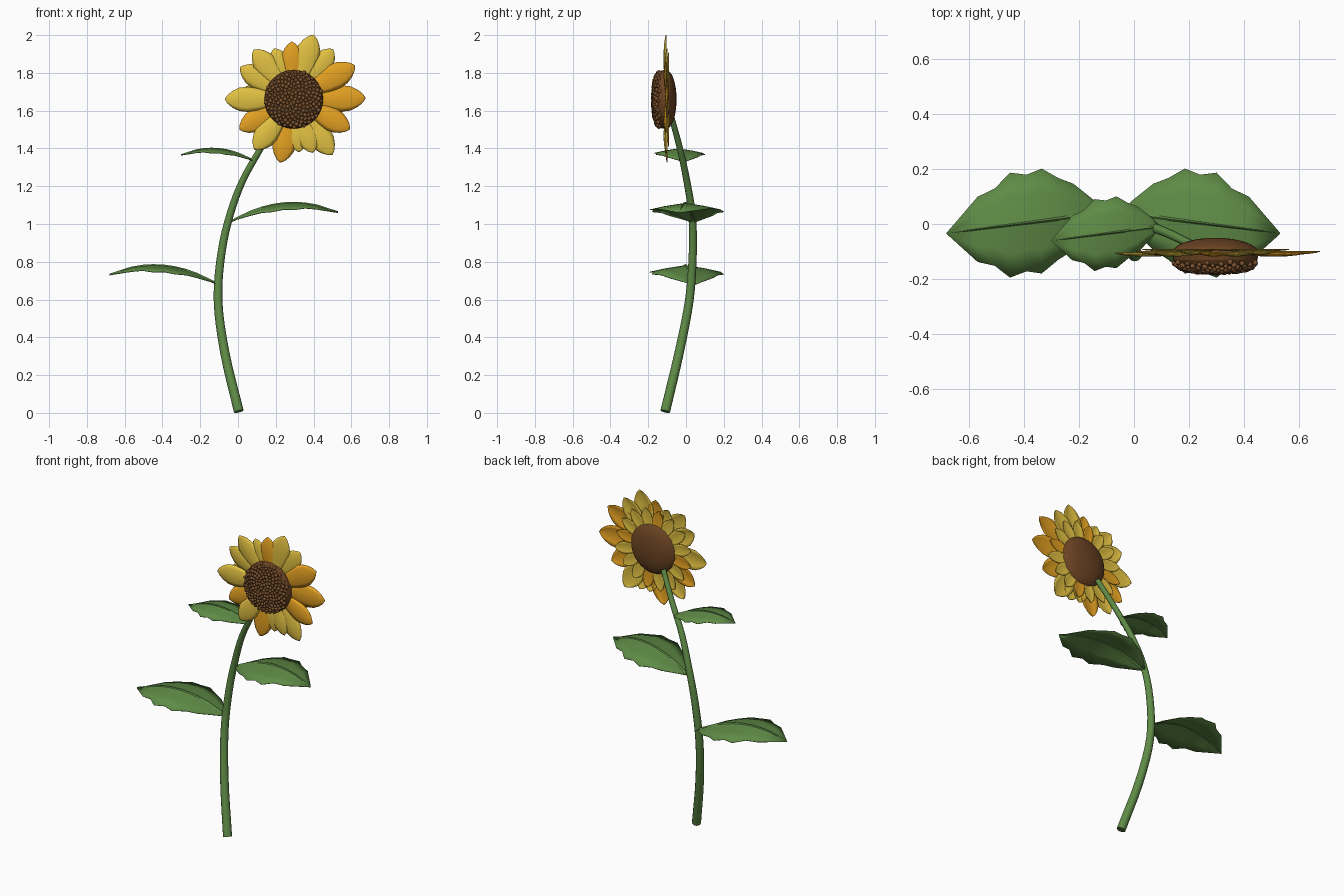
import bpy, bmesh, math, random
from mathutils import Vector, Matrix

random.seed(4)
cube = bpy.data.objects.get("Cube")
if cube:
    bpy.data.objects.remove(cube, do_unlink=True)


def material(name, rgb):
    m = bpy.data.materials.new(name)
    m.use_nodes = True
    m.diffuse_color = (*rgb, 1)
    bsdf = next(n for n in m.node_tree.nodes if n.type == 'BSDF_PRINCIPLED')
    bsdf.inputs["Base Color"].default_value = (*rgb, 1)
    return m


GREEN = material("leaf green", (0.115, 0.26, 0.062))
YELLOW = material("petal yellow", (0.77, 0.54, 0.055))
ORANGE = material("petal orange", (0.78, 0.36, 0.016))
BROWN = material("disc brown", (0.15, 0.058, 0.017))
SEED = material("seed brown", (0.21, 0.088, 0.028))


def add_object(name, bm, mat, angle=40, thickness=0):
    bmesh.ops.recalc_face_normals(bm, faces=bm.faces)
    mesh = bpy.data.meshes.new(name)
    bm.to_mesh(mesh)
    bm.free()
    mesh.materials.append(mat)
    ob = bpy.data.objects.new(name, mesh)
    bpy.context.collection.objects.link(ob)
    bpy.ops.object.select_all(action='DESELECT')
    ob.select_set(True)
    bpy.context.view_layer.objects.active = ob
    bpy.ops.object.shade_smooth_by_angle(angle=math.radians(angle))
    if thickness:
        mod = ob.modifiers.new("thickness", 'SOLIDIFY')
        mod.thickness = thickness
        mod.offset = 0
    return ob


def sheet(bm, rows, closed=False):
    """Bridge rows of points into a surface."""
    grid = [[bm.verts.new(p) for p in row] for row in rows]
    for a, b in zip(grid, grid[1:]):
        n = len(a)
        for i in range(n if closed else n - 1):
            j = (i + 1) % n
            bm.faces.new((a[i], a[j], b[j], b[i]))
    return grid


# Stem: a tapering tube through a smoothed path
path = [Vector(p) for p in (
    (0.004, -0.11, 0.008), (-0.07, -0.036, 0.32), (-0.106, 0.018, 0.6),
    (-0.087, 0.036, 0.85), (-0.042, 0.032, 1.05), (0.025, 0.004, 1.23),
    (0.12, -0.032, 1.4), (0.21, -0.075, 1.56))]


def spline(pts, steps=4):
    ext = [2 * pts[0] - pts[1]] + pts + [2 * pts[-1] - pts[-2]]
    out = []
    for a, b, c, d in zip(ext, ext[1:], ext[2:], ext[3:]):
        for k in range(steps):
            t = k / steps
            out.append((2 * b + (c - a) * t + (2 * a - 5 * b + 4 * c - d) * t ** 2
                        + (3 * b - a - 3 * c + d) * t ** 3) / 2)
    return out + [pts[-1]]


centres = spline(path)
rings = []
for i, c in enumerate(centres):
    tangent = centres[min(i + 1, len(centres) - 1)] - centres[max(i - 1, 0)]
    turn = Vector((0, 0, 1)).rotation_difference(tangent)
    r = 0.026 - 0.011 * i / (len(centres) - 1)
    rings.append([c + turn @ Vector((r * math.cos(a), r * math.sin(a), 0))
                  for a in (math.tau * k / 12 for k in range(12))])
bm = bmesh.new()
grid = sheet(bm, rings, closed=True)
bm.faces.new(grid[0])
bm.faces.new(grid[-1])
add_object("stem", bm, GREEN)

# Leaves: toothed, arched blades with a raised midrib
outline = ((0, 0.01), (0.035, 0.05), (0.11, 0.12), (0.165, 0.148), (0.225, 0.19),
           (0.28, 0.175), (0.34, 0.19), (0.395, 0.14), (0.457, 0.118), (0.57, 0.001))


def leaf(name, base, side, size):
    rows = []
    for d, w in outline:
        z = 0.6 * d - 0.9 * d * d
        rib = min(0.008 * (1 - d / 0.6), w / 3)
        row = []
        for off in (-w, -w * 0.55, -rib, 0, rib, w * 0.55, w):
            drop = 0.035 * (abs(off) / 0.19) ** 1.3
            lift = 0.006 if off == 0 else 0
            row.append(Vector(base) + size * Vector(
                (side * d, off - 0.13 * d, z - drop + lift)))
        rows.append(row)
    bm = bmesh.new()
    sheet(bm, rows)
    add_object(name, bm, GREEN, 25, 0.003)


leaf("lower_leaf", (-0.11, 0.04, 0.68), -1, 1)
leaf("middle_leaf", (-0.04, 0.04, 1.01), 1, 1)
leaf("upper_leaf", (0.09, -0.01, 1.33), -1, 0.685)

# Flower head
HEAD = Vector((0.295, -0.105, 1.66))
petal_shape = ((0, 0.35), (0.2, 0.62), (0.4, 0.87), (0.58, 1), (0.73, 0.93),
               (0.86, 0.66), (0.95, 0.34), (1, 0.02))


def petal(name, degrees, inner, outer, width, depth, bulge, mat):
    a = math.radians(degrees)
    along = Vector((math.cos(a), 0, math.sin(a)))
    across = Vector((-math.sin(a), 0, math.cos(a)))
    rows = []
    for t, w in petal_shape:
        row = []
        for k in range(7):
            v = k / 3 - 1
            dome = bulge * w * (1 - v * v)
            row.append(HEAD + along * (inner + t * (outer - inner))
                       + across * (v * w * width / 2) + Vector((0, depth - dome, 0)))
        rows.append(row)
    bm = bmesh.new()
    sheet(bm, rows)
    add_object(name, bm, mat, 60, 0.003)


# Outer ring: angle, length, colour
outer_ring = ((73, 0.357, YELLOW), (52, 0.337, YELLOW), (29, 0.37, ORANGE),
              (1, 0.38, ORANGE), (-28, 0.336, ORANGE), (-55, 0.357, YELLOW),
              (-70, 0.3, YELLOW), (-102, 0.342, ORANGE), (-128, 0.337, YELLOW),
              (-151, 0.328, ORANGE), (180, 0.364, YELLOW), (149, 0.33, YELLOW),
              (129, 0.337, YELLOW), (111, 0.288, YELLOW), (92, 0.305, ORANGE),
              (-84, 0.28, YELLOW))
for i, (deg, length, mat) in enumerate(outer_ring):
    petal(f"outer_petal_{i + 1}", deg, 0.08, length, 0.35 * length + 0.005,
          0.006 * (i % 2), 0.012, mat)

# Shorter ring behind
for i in range(16):
    petal(f"back_petal_{i + 1}", i * 22.5 + 10, 0.08, 0.25 + 0.025 * random.random(),
          0.075, 0.013, 0.005, ORANGE if i % 4 == 0 else YELLOW)


# Disc: lathed dome, rounder at the back and flatter in front
def front_depth(r):
    return -0.066 * max(0, 1 - (r / 0.156) ** 3) ** (1 / 3)


bm = bmesh.new()
rows = []
for k in range(17):
    phi = math.pi * k / 16
    r = 0.156 * max(math.sin(phi), 0.001)
    y = 0.055 * math.cos(phi) if k <= 8 else front_depth(r)
    rows.append([HEAD + Vector((r * math.cos(a), y, r * math.sin(a)))
                 for a in (math.tau * j / 32 for j in range(32))])
grid = sheet(bm, rows, closed=True)
bm.faces.new(grid[0])
bm.faces.new(grid[-1])
add_object("flower_disc", bm, BROWN, 5)

# Seeds: spiral packing over the front of the disc
bm = bmesh.new()
count = 190
for i in range(count):
    r = 0.151 * math.sqrt((i + 0.5) / count)
    a = i * math.pi * (3 - math.sqrt(5))
    spot = HEAD + Vector((r * math.cos(a), front_depth(r) - 0.003, r * math.sin(a)))
    bmesh.ops.create_icosphere(bm, subdivisions=1, radius=random.uniform(0.009, 0.013),
                               matrix=Matrix.Translation(spot))
add_object("seeds", bm, SEED, 60)
